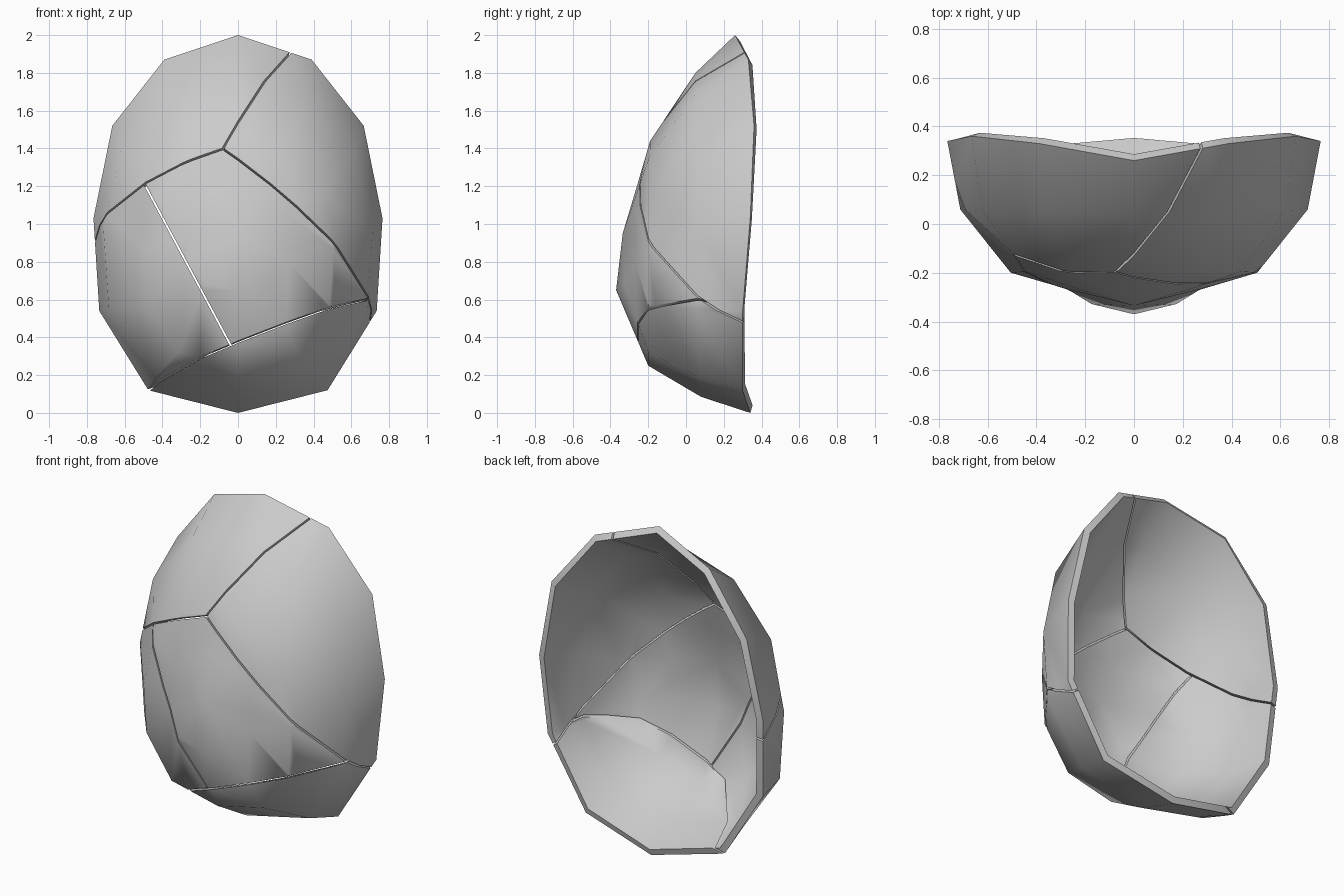
import bpy, bmesh, math
from mathutils import Vector

if "Cube" in bpy.data.objects:
    bpy.data.objects.remove(bpy.data.objects["Cube"])

THICK = 0.04
GAP = 0.005

# half outline of the face, crown to chin: unit x, unit height
OUT_X = [0, 0.51, 0.87, 1, 0.96, 0.62, 0]
OUT_Z = [1, 0.87, 0.52, 0.03, -0.46, -0.88, -1]
RIM_Y = [0.26, 0.33, 0.36, 0.34, 0.30, 0.30, 0.34]
# rings from rim to centre: half width, top z, bottom z, y at top, side, chin
RINGS = [(0.765, 2.0, 0.0, 0, 0, 0),
         (0.712, 1.80, 0.085, 0.05, 0.06, 0.08),
         (0.505, 1.44, 0.25, -0.19, -0.20, -0.20),
         (0.28, 1.20, 0.65, -0.26, -0.265, -0.37)]
POLE = (0, -0.335, 0.95)


def shell():
    """Closed, thick mask shell before it is broken."""
    bm = bmesh.new()
    outer = []
    for r, (w, zt, zb, yt, ys, yb) in enumerate(RINGS):
        ring = []
        for i in range(12):
            k, side = (i, 1) if i <= 6 else (12 - i, -1)
            c = OUT_Z[k]
            y = ys + (yt - ys) * max(c, 0) + (yb - ys) * max(-c, 0) ** 4
            if r == 0:
                y = RIM_Y[k]
            z = (zt + zb) / 2 + (zt - zb) / 2 * c
            ring.append(bm.verts.new((side * w * OUT_X[k], y, z)))
        outer.append(ring)
    pole = bm.verts.new(POLE)
    for a, b in zip(outer, outer[1:]):
        for i in range(12):
            j = (i + 1) % 12
            bm.faces.new((a[i], a[j], b[j], b[i]))
    for i in range(12):
        bm.faces.new((outer[-1][i], outer[-1][(i + 1) % 12], pole))
    bmesh.ops.recalc_face_normals(bm, faces=bm.faces)
    bm.normal_update()
    sgn = 1 if pole.normal.y < 0 else -1
    # inner skin
    faces = list(bm.faces)
    inner = {v: v.co - sgn * v.normal * THICK * min(v.calc_shell_factor(), 1.3)
             for v in bm.verts}
    inner = {v: bm.verts.new(co) for v, co in inner.items()}
    for f in faces:
        bm.faces.new([inner[v] for v in reversed(f.verts)])
    # rim
    rim = outer[0]
    for i in range(12):
        a, b = rim[i], rim[(i + 1) % 12]
        bm.faces.new((b, a, inner[a], inner[b]))
    bmesh.ops.recalc_face_normals(bm, faces=bm.faces)
    return bm


def plane(p, q, r, toward):
    """Crack plane through three points, normal facing 'toward'."""
    p, q, r = Vector(p), Vector(q), Vector(r)
    n = (q - p).cross(r - p).normalized()
    return p, (n if n.dot(Vector(toward)) > 0 else -n)


T = (-0.08, -0.20, 1.40)       # upper meeting point
L = (-0.50, -0.14, 1.22)       # left meeting point
B = (-0.04, -0.25, 0.36)       # lower meeting point
CRACKS = {
    "top": plane(T, (0.15, 0.06, 1.77), (0.28, 0.33, 1.90), (1, 0, 0)),
    "left": plane(T, L, (-0.76, 0.34, 0.90), (0, 0, 1)),
    "right": plane(T, (0.50, -0.20, 0.91), (0.70, 0.30, 0.48), (0, 0, 1)),
    "cheek": plane(L, B, (-0.50, 0.86, 1.22), (1, 0, 0)),
    "chin": plane((-0.475, 0.30, 0.12), B, (0.69, 0.08, 0.60), (0, 0, 1)),
}

# which side of each crack a shard keeps
SHARDS = {
    "brow_shard": {"top": -1, "left": 1},
    "right_shard": {"top": 1, "right": 1},
    "centre_shard": {"left": -1, "right": -1, "cheek": 1, "chin": 1},
    "left_shard": {"left": -1, "cheek": -1, "chin": 1},
    "chin_shard": {"right": -1, "chin": -1},
}

for name, cuts in SHARDS.items():
    bm = shell()
    for crack, sign in cuts.items():
        co, no = CRACKS[crack]
        no = no * sign
        res = bmesh.ops.bisect_plane(
            bm, geom=bm.verts[:] + bm.edges[:] + bm.faces[:], dist=1e-5,
            plane_co=co + no * GAP, plane_no=no, clear_inner=True)
        edges = [e for e in bm.edges if e.is_boundary]
        bmesh.ops.triangle_fill(bm, use_beauty=True, edges=edges, normal=-no)
    bmesh.ops.recalc_face_normals(bm, faces=bm.faces)
    me = bpy.data.meshes.new(name)
    bm.to_mesh(me)
    bm.free()
    me.shade_smooth()
    me.set_sharp_from_angle(angle=math.radians(52))
    bpy.context.collection.objects.link(bpy.data.objects.new(name, me))
